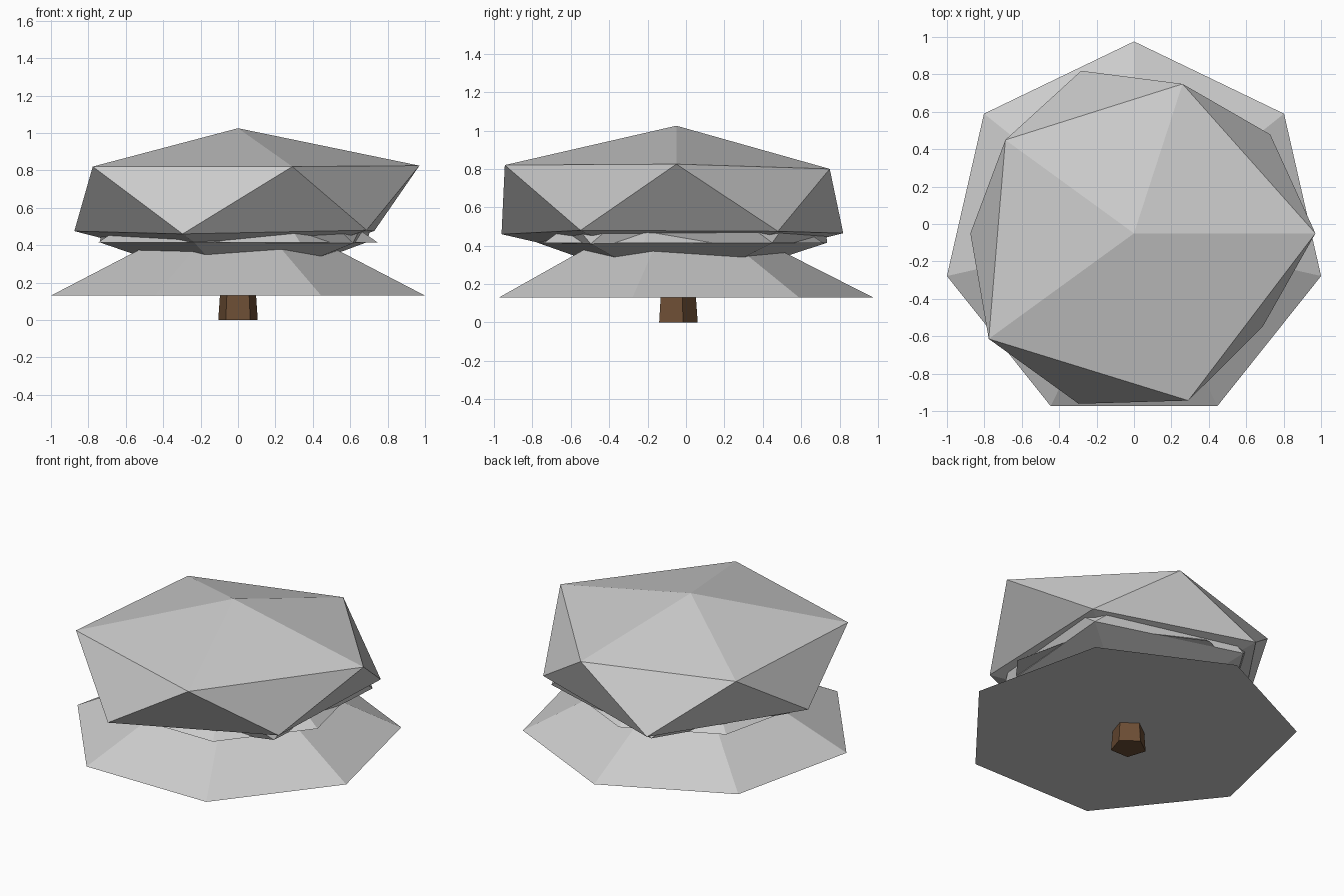
import bpy, bmesh
from math import sin, cos, radians, pi

if "Cube" in bpy.data.objects:
    bpy.data.objects.remove(bpy.data.objects["Cube"])

CY = -0.05  # tree axis sits slightly forward of the centre


def finish(bm, name):
    bmesh.ops.recalc_face_normals(bm, faces=bm.faces[:])
    mesh = bpy.data.meshes.new(name)
    bm.to_mesh(mesh)
    bm.free()
    ob = bpy.data.objects.new(name, mesh)
    bpy.context.collection.objects.link(ob)
    return ob


def cone(name, sides, r0, r1, z0, z1):
    """Flat-sided cone or frustum with one corner pointing to +y."""
    bm = bmesh.new()

    def ring(r, z):
        return [bm.verts.new((r * sin(2 * pi * i / sides), CY + r * cos(2 * pi * i / sides), z))
                for i in range(sides)]

    low = ring(r0, z0)
    bm.faces.new(low)
    if r1:
        high = ring(r1, z1)
        bm.faces.new(high)
    else:
        tip = bm.verts.new((0, CY, z1))
    for i in range(sides):
        j = (i + 1) % sides
        bm.faces.new((low[i], low[j], high[j], high[i]) if r1 else (low[i], low[j], tip))
    return finish(bm, name)


def clump(name, top, upper, lower, bottom):
    """Uneven 20-faced clump; upper/lower are five (radius, z) pairs each."""
    bm = bmesh.new()

    def ring(pts, start):
        return [bm.verts.new((r * cos(radians(start + 72 * i)), CY + r * sin(radians(start + 72 * i)), z))
                for i, (r, z) in enumerate(pts)]

    t, b = bm.verts.new((0, CY, top)), bm.verts.new((0, CY, bottom))
    u, l = ring(upper, 0), ring(lower, 36)
    for i in range(5):
        j = (i + 1) % 5
        bm.faces.new((t, u[i], u[j]))
        bm.faces.new((u[i], l[i], u[j]))
        bm.faces.new((u[j], l[i], l[j]))
        bm.faces.new((b, l[j], l[i]))
    return finish(bm, name)


# Five-sided trunk
trunk = cone("trunk", 5, 0.111, 0.093, 0.0, 0.25)
bark = bpy.data.materials.new("bark")
bark.diffuse_color = (0.15, 0.075, 0.035, 1)
bark.use_nodes = True
bark.node_tree.nodes["Principled BSDF"].inputs["Base Color"].default_value = bark.diffuse_color
trunk.data.materials.append(bark)

# Seven-sided foliage tiers
cone("lower_foliage", 7, 1.026, 0, 0.13, 0.65)
cone("middle_foliage", 7, 0.765, 0, 0.415, 0.93)

# Inner clump, showing just under the crown
clump("inner_clump", 0.98, [(0.8, 0.785)] * 5,
      [(0.85, 0.415), (0.825, 0.415), (0.74, 0.415), (0.76, 0.415), (0.76, 0.41)], 0.16)

# Outer crown
clump("crown", 1.025,
      [(0.97, 0.825), (0.84, 0.80), (0.85, 0.805), (0.96, 0.82), (0.94, 0.82)],
      [(0.90, 0.475), (0.914, 0.465), (0.875, 0.475), (0.958, 0.46), (0.85, 0.48)], 0.25)
